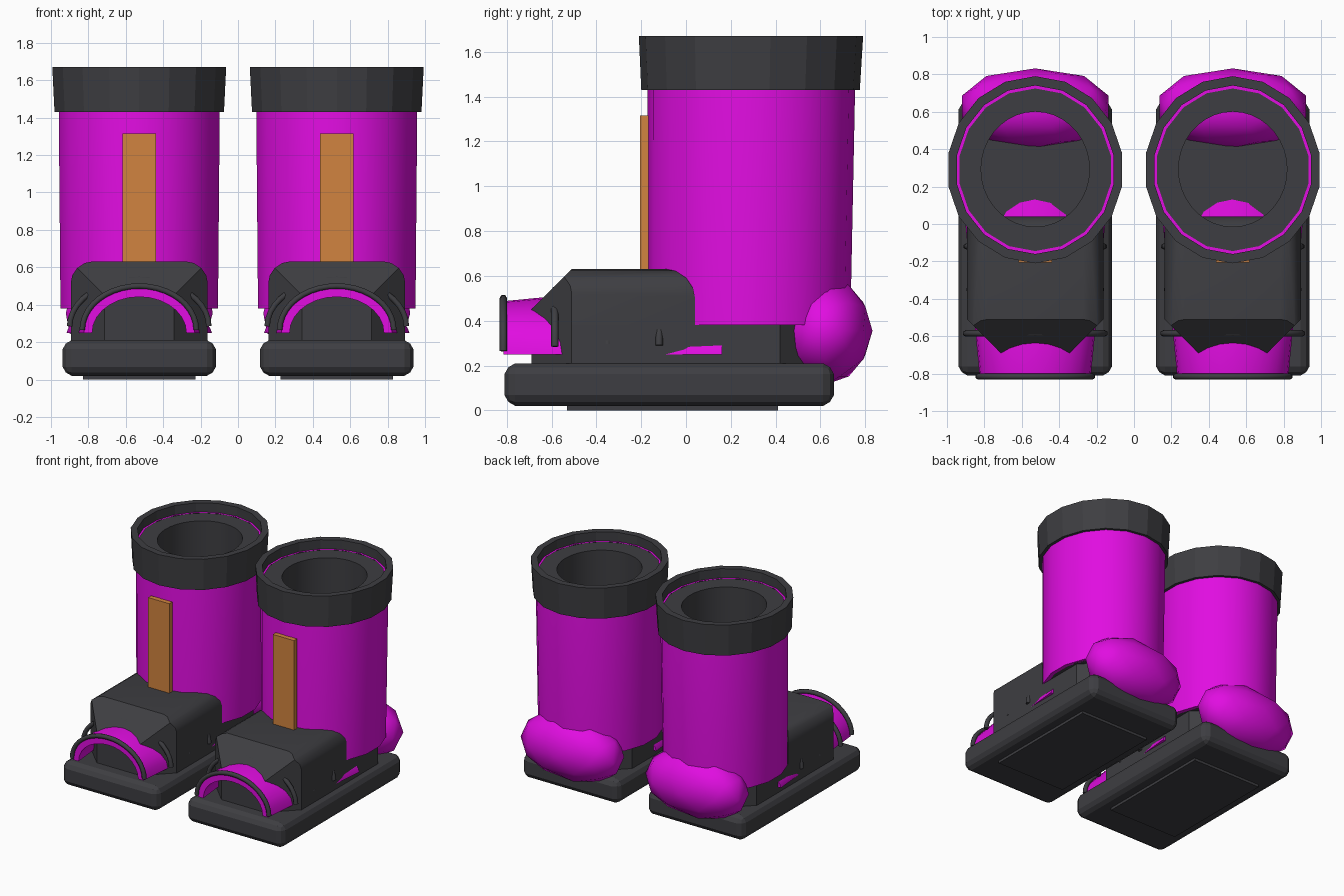
import bpy, bmesh
from math import pi, sin, cos, radians
from mathutils import Vector

if "Cube" in bpy.data.objects:
    bpy.data.objects.remove(bpy.data.objects["Cube"])


def material(name, rgb):
    m = bpy.data.materials.new(name)
    m.use_nodes = True
    m.diffuse_color = (*rgb, 1)
    m.node_tree.nodes["Principled BSDF"].inputs["Base Color"].default_value = (*rgb, 1)
    return m


CHARCOAL = material("charcoal", (0.048, 0.048, 0.054))
MAGENTA = material("magenta", (0.75, 0.004, 0.75))
ORANGE = material("orange", (0.64, 0.23, 0.05))


def finish(bm, name, mat, x, smooth=None):
    bmesh.ops.recalc_face_normals(bm, faces=bm.faces[:])
    me = bpy.data.meshes.new(name)
    bm.to_mesh(me)
    bm.free()
    me.materials.append(mat)
    ob = bpy.data.objects.new(name, me)
    bpy.context.scene.collection.objects.link(ob)
    ob.location.x = x
    if smooth:
        bpy.ops.object.select_all(action="DESELECT")
        ob.select_set(True)
        bpy.context.view_layer.objects.active = ob
        bpy.ops.object.shade_smooth_by_angle(angle=radians(smooth))
    return ob


def box(half_x, y0, y1, z0, z1):
    bm = bmesh.new()
    bmesh.ops.create_cube(bm, size=1)
    for v in bm.verts:
        v.co = (v.co.x * 2 * half_x, (y0 + y1) / 2 + v.co.y * (y1 - y0),
                (z0 + z1) / 2 + v.co.z * (z1 - z0))
    return bm


def cut_edge(bm, corner, a, b, size, steps=1):
    """Trim the edge where the faces facing a and b meet: one chamfer or a rounding."""
    a, b, corner = Vector(a), Vector(b), Vector(corner)
    centre = corner - (a + b) * size
    for i in range(steps):
        t = (i + 0.5) / steps * pi / 2
        n = a * cos(t) + b * sin(t)
        on_plane = corner - a * size if steps == 1 else centre + n * size
        geom = bm.verts[:] + bm.edges[:] + bm.faces[:]
        bmesh.ops.bisect_plane(bm, geom=geom, plane_co=on_plane, plane_no=n, clear_outer=True)
        bmesh.ops.holes_fill(bm, edges=[e for e in bm.edges if e.is_boundary])


def lathe(profile, sides, stretch=1.06):
    """Revolve (radius, z, centre y) points into an oval tube."""
    bm = bmesh.new()
    rings = []
    for r, z, cy in profile:
        angles = [pi / 2 + 2 * pi * i / sides for i in range(sides)]
        rings.append([bm.verts.new((r * cos(t), cy + stretch * r * sin(t), z)) for t in angles])
    for p, q in zip(rings, rings[1:]):
        for i in range(sides):
            j = (i + 1) % sides
            bm.faces.new((p[i], p[j], q[j], q[i]))
    return bm


def arch(sections, thickness, z, steps=14):
    """Hollow half tunnel through (y, half width, height) sections."""
    bm = bmesh.new()
    loops = []
    for y, rx, rz in sections:
        loop = []
        for d in (0, thickness):
            angles = [pi * i / steps for i in range(steps + 1)]
            pts = [((rx - d) * cos(t), y, z + (rz - d) * sin(t)) for t in angles]
            loop += pts if d == 0 else pts[::-1]
        loops.append([bm.verts.new(p) for p in loop])
    n = len(loops[0])
    for p, q in zip(loops, loops[1:]):
        for i in range(n):
            j = (i + 1) % n
            bm.faces.new((p[i], p[j], q[j], q[i]))
    for loop in (loops[0], loops[-1]):
        for i in range(steps):
            bm.faces.new((loop[i], loop[i + 1], loop[n - 2 - i], loop[n - 1 - i]))
    return bm


def cord(name, x, y, rx, rz, z, radius=0.017, steps=20):
    """Thin round cord bent over the foot."""
    cu = bpy.data.curves.new(name, "CURVE")
    cu.dimensions = "3D"
    cu.bevel_depth = radius
    cu.bevel_resolution = 1
    cu.use_fill_caps = True
    sp = cu.splines.new("POLY")
    sp.points.add(steps)
    for i, p in enumerate(sp.points):
        t = pi * i / steps
        p.co = (rx * cos(t), y, z + rz * sin(t), 1)
    cu.materials.append(CHARCOAL)
    ob = bpy.data.objects.new(name, cu)
    ob.location.x = x
    bpy.context.scene.collection.objects.link(ob)


def boot(side, x):
    # Sole with bevelled edges, and a thin tread below
    bm = box(0.41, -0.81, 0.66, 0.02, 0.21)
    bmesh.ops.bevel(bm, geom=bm.edges[:], offset=0.048, segments=2, profile=0.4, affect="EDGES")
    finish(bm, side + "_sole", CHARCOAL, x, 25)
    finish(box(0.3, -0.53, 0.41, 0, 0.03), side + "_tread", CHARCOAL, x)

    # Foot base with clipped upright corners
    bm = box(0.365, -0.69, 0.6, 0.19, 0.38)
    for sx in (-1, 1):
        for sy, y in ((-1, -0.69), (1, 0.6)):
            cut_edge(bm, (sx * 0.365, y, 0.3), (sx, 0, 0), (0, sy, 0), 0.18)
    finish(bm, side + "_foot_base", CHARCOAL, x)

    # Instep block: clipped toe end, rounded sides and rear
    bm = box(0.365, -0.69, 0.04, 0.27, 0.63)
    for sx in (-1, 1):
        cut_edge(bm, (sx * 0.365, -0.69, 0.5), (sx, 0, 0), (0, -1, 0), 0.18)
        cut_edge(bm, (sx * 0.365, 0, 0.63), (sx, 0, 0), (0, 0, 1), 0.12, 4)
    cut_edge(bm, (0, -0.69, 0.63), (0, -1, 0), (0, 0, 1), 0.18)
    cut_edge(bm, (0, 0.04, 0.63), (0, 1, 0), (0, 0, 1), 0.14, 4)
    finish(bm, side + "_instep", CHARCOAL, x, 28)

    # Toe guard tunnel and the cords over it
    bm = arch([(-0.815, 0.297, 0.237), (-0.6, 0.318, 0.258), (0.16, 0.388, 0.125)], 0.045, 0.25)
    finish(bm, side + "_toe_guard", MAGENTA, x, 30)
    cord(side + "_toe_rim", x, -0.815, 0.305, 0.235, 0.265)
    cord(side + "_front_cord", x, -0.585, 0.372, 0.25, 0.285)
    cord(side + "_middle_cord", x, -0.35, 0.352, 0.25, 0.295)
    cord(side + "_rear_cord", x, -0.12, 0.368, 0.22, 0.29)

    # Rounded heel cap
    bm = bmesh.new()
    bmesh.ops.create_icosphere(bm, subdivisions=2, radius=1)
    for v in bm.verts:
        c = v.co
        wide = abs(c.x) ** 0.85 * (1 if c.x > 0 else -1)
        v.co = (0.41 * wide, 0.62 + 0.212 * c.y, 0.355 + 0.24 * c.z)
    finish(bm, side + "_heel_cap", MAGENTA, x, 60)

    # Shaft, its dark lining and the flared collar
    bm = lathe([(0.4, 0.38, 0.28), (0.4275, 0.38, 0.28), (0.4375, 1.5, 0.292),
                (0.43, 1.6, 0.29), (0.41, 1.6, 0.29)], 18)
    finish(bm, side + "_shaft", MAGENTA, x, 30)
    bm = lathe([(0.414, 1.595, 0.29), (0.29, 1.595, 0.293), (0.29, 0.38, 0.293),
                (0.41, 0.38, 0.28)], 36)
    finish(bm, side + "_lining", CHARCOAL, x, 30)
    bm = lathe([(0.425, 1.43, 0.288), (0.46, 1.43, 0.288), (0.472, 1.67, 0.29),
                (0.425, 1.67, 0.29), (0.425, 1.59, 0.29), (0.425, 1.43, 0.288)], 18)
    finish(bm, side + "_collar", CHARCOAL, x, 15)

    # Front strap
    finish(box(0.09, -0.205, -0.168, 0.58, 1.315), side + "_strap", ORANGE, x)


for side, x in (("left", 0.528), ("right", -0.528)):
    boot(side, x)
